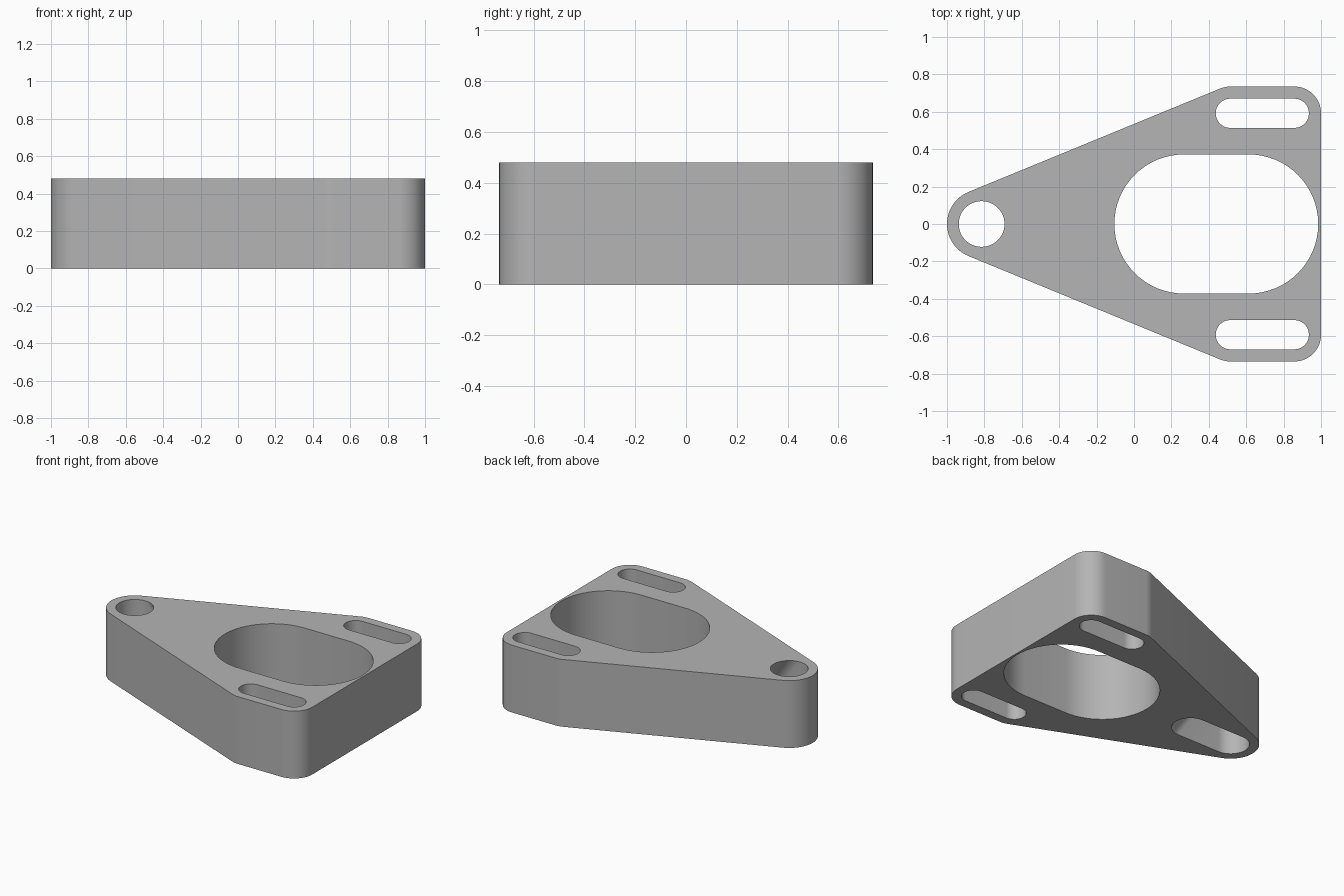
import bpy
import bmesh
from math import cos, sin, tau, radians

cube = bpy.data.objects.get("Cube")
if cube:
    bpy.data.objects.remove(cube, do_unlink=True)

HEIGHT = 0.48
LOW, HIGH = -0.001, HEIGHT + 0.001   # cutters pass just beyond both faces
SEGMENTS = 64

grey = bpy.data.materials.new("plain grey")
grey.use_nodes = True
colour = (0.46, 0.46, 0.46, 1)
grey.diffuse_color = colour
grey.node_tree.nodes["Principled BSDF"].inputs["Base Color"].default_value = colour


def hull(name, discs):
    """Solid wrapped tightly around discs given as (x, y, z, radius)."""
    bm = bmesh.new()
    for x, y, z, r in discs:
        for i in range(SEGMENTS):
            a = tau * i / SEGMENTS
            bm.verts.new((x + r * cos(a), y + r * sin(a), z))
    result = bmesh.ops.convex_hull(bm, input=bm.verts)
    inside = [v for v in bm.verts if not v.link_faces]
    bmesh.ops.delete(bm, geom=inside, context='VERTS')
    bmesh.ops.dissolve_limit(bm, angle_limit=radians(0.5),
                             verts=bm.verts, edges=bm.edges)
    bmesh.ops.recalc_face_normals(bm, faces=bm.faces)
    mesh = bpy.data.meshes.new(name)
    bm.to_mesh(mesh)
    bm.free()
    mesh.materials.append(grey)
    obj = bpy.data.objects.new(name, mesh)
    bpy.context.collection.objects.link(obj)
    return obj


def prism(name, circles, low, high):
    return hull(name, [(x, y, z, r) for x, y, r in circles for z in (low, high)])


# Plate: rounded tip joined to two rounded wide corners
TIP_X, SLOT_Y = -0.815, 0.592
SLOT_ENDS = (0.515, 0.857)
corners = [(x, s * SLOT_Y, 0.143) for x in SLOT_ENDS for s in (-1, 1)]
plate = prism("mounting_plate", [(TIP_X, 0, 0.185)] + corners, 0, HEIGHT)

# Large central opening and the pair of side slots
cutters = [prism("central_cutter", [(0.267, 0, 0.372), (0.613, 0, 0.372)], LOW, HIGH)]
for side, s in (("right", -1), ("left", 1)):
    cutters.append(prism(side + "_slot_cutter",
                         [(x, s * SLOT_Y, 0.078) for x in SLOT_ENDS], LOW, HIGH))

# Tip hole: round on top, spreading to a slot underneath
HOLE_R = 0.122
cutters.append(hull("tip_hole_cutter", [(TIP_X, 0, HIGH, HOLE_R),
                                        (TIP_X, 0, LOW, HOLE_R),
                                        (TIP_X + 0.34, 0, LOW, HOLE_R)]))

# Cut the openings
bpy.ops.object.select_all(action='DESELECT')
plate.select_set(True)
bpy.context.view_layer.objects.active = plate
for cutter in cutters:
    cutter.hide_render = True
    cut = plate.modifiers.new(cutter.name, 'BOOLEAN')
    cut.operation = 'DIFFERENCE'
    cut.solver = 'EXACT'
    cut.object = cutter
    bpy.ops.object.modifier_apply(modifier=cut.name)
    bpy.data.objects.remove(cutter, do_unlink=True)

bpy.ops.object.shade_smooth_by_angle(angle=radians(30))
